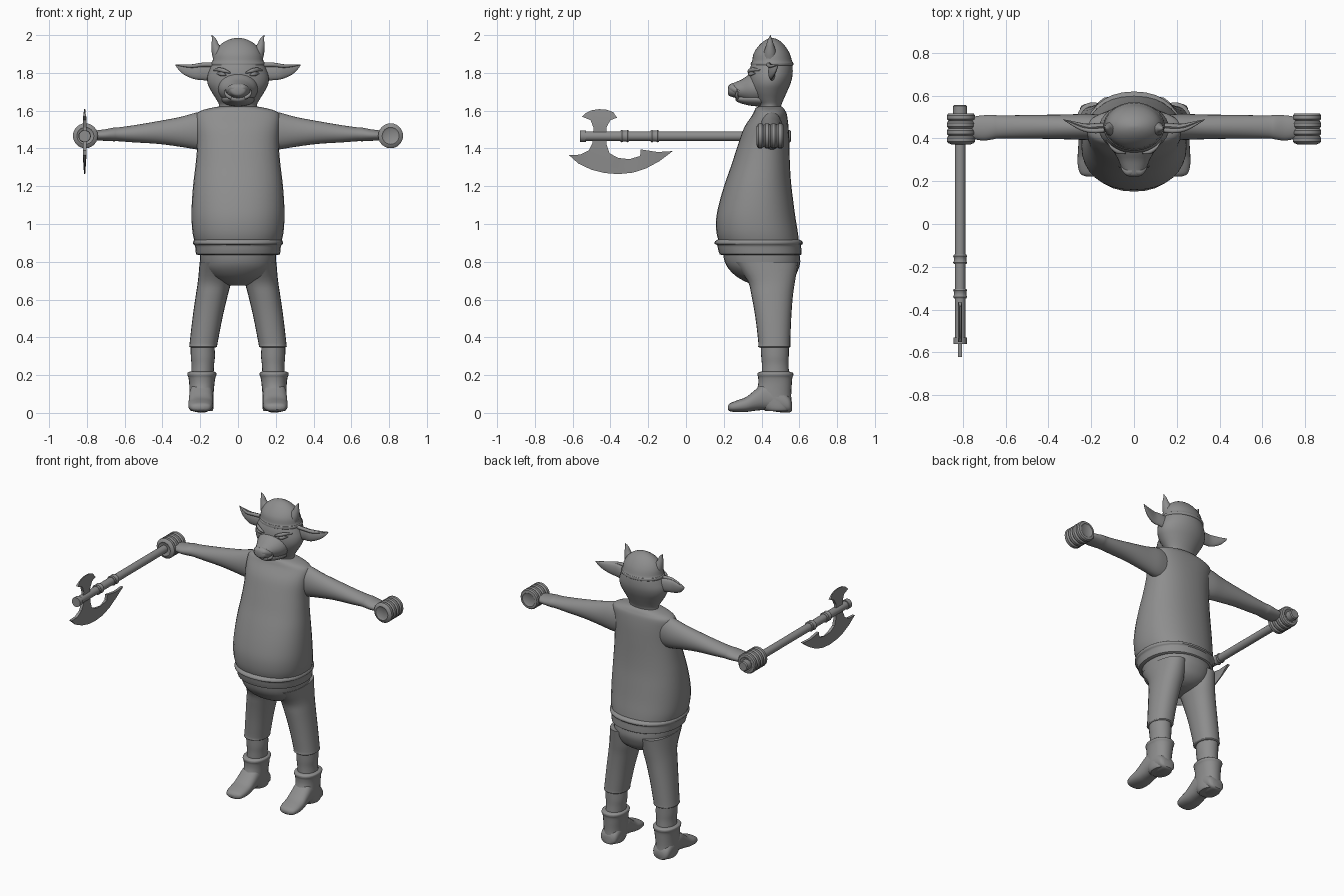
import bpy, bmesh, math
from mathutils import Vector

grey = bpy.data.materials.new("plain grey")
grey.diffuse_color = (0.27, 0.27, 0.27, 1)


def finish(name, bm, angle=40):
    bmesh.ops.recalc_face_normals(bm, faces=bm.faces)
    me = bpy.data.meshes.new(name)
    bm.to_mesh(me)
    bm.free()
    ob = bpy.data.objects.new(name, me)
    bpy.context.collection.objects.link(ob)
    me.materials.append(grey)
    bpy.context.view_layer.objects.active = ob
    ob.select_set(True)
    bpy.ops.object.shade_smooth_by_angle(angle=math.radians(angle))
    ob.select_set(False)
    return ob


def spline(rows, steps):
    """Smooth curve through rows of numbers."""
    out = []
    for i in range(len(rows) - 1):
        p = [rows[max(0, min(len(rows) - 1, i + k))] for k in (-1, 0, 1, 2)]
        for s in range(steps):
            t = s / steps
            out.append([b + 0.5 * t * (c - a + t * (2*a - 5*b + 4*c - d + t * (3*(b - c) + d - a)))
                        for a, b, c, d in zip(*p)])
    return out + [list(rows[-1])]


def skin(name, rings, angle=40):
    """Closed skin through rings of points."""
    bm = bmesh.new()
    vs = [[bm.verts.new(p) for p in r] for r in rings]
    n = len(vs[0])
    for a, b in zip(vs, vs[1:]):
        for i in range(n):
            bm.faces.new((a[i], a[(i+1) % n], b[(i+1) % n], b[i]))
    bm.faces.new(vs[0])
    bm.faces.new(vs[-1])
    return finish(name, bm, angle)


def loft(name, axis, rows, side=1, n=24, steps=4, p=2.0, angle=40):
    """Rows are (position, low u, high u, low v, high v) across the axis."""
    rings = []
    for t, u0, u1, v0, v1 in (spline(rows, steps) if steps > 1 else rows):
        ring = []
        for i in range(n):
            a = 2 * math.pi * i / n
            c, s = math.cos(a), math.sin(a)
            u = (u0+u1)/2 + (u1-u0)/2 * math.copysign(abs(c)**(2/p), c)
            v = (v0+v1)/2 + (v1-v0)/2 * math.copysign(abs(s)**(2/p), s)
            x, y, z = {'z': (u, v, t), 'x': (t, u, v), 'y': (u, t, v)}[axis]
            ring.append((x * side, y, z))
        rings.append(ring)
    return skin(name, rings, angle)


def lathe(name, x, z, prof, n=20):
    """Round part along y; prof is (y, radius)."""
    return loft(name, 'y', [(y, x-r, x+r, z-r, z+r) for y, r in prof], n=n, steps=1, angle=35)


def tube(name, pts, side=1, n=12, flat=1.0):
    """Curved taper through (x, y, z, radius); flat squashes it along y."""
    path = spline(pts, 5)
    rings = []
    for i, q in enumerate(path):
        d = Vector(path[min(i+1, len(path)-1)][:3]) - Vector(path[max(i-1, 0)][:3])
        u = Vector((0, 1, 0))
        w = d.cross(u).normalized()
        ring = []
        for k in range(n):
            a = 2 * math.pi * k / n
            v = Vector(q[:3]) + max(q[3], .001) * (u * math.cos(a) * flat + w * math.sin(a))
            ring.append((v.x * side, v.y, v.z))
        rings.append(ring)
    return skin(name, rings)


# shirt with round belly and shoulders
loft("shirt", 'z', [
    (.89, -.225, .225, .18, .60), (.95, -.24, .24, .162, .593), (1.03, -.246, .246, .16, .58),
    (1.12, -.244, .244, .178, .568), (1.22, -.236, .236, .208, .556), (1.32, -.224, .224, .243, .55),
    (1.42, -.216, .216, .275, .547), (1.51, -.22, .22, .308, .543), (1.575, -.222, .222, .35, .535),
    (1.60, -.195, .195, .362, .525), (1.615, -.14, .14, .37, .515), (1.622, -.10, .10, .385, .505)],
    n=32, p=2.25, angle=60)
# belt hem
loft("hem_band", 'z', [
    (.835, -.20, .20, .20, .60), (.84, -.222, .222, .178, .612), (.875, -.226, .226, .168, .61),
    (.888, -.23, .23, .165, .61), (.895, -.237, .237, .152, .618), (.908, -.237, .237, .154, .616),
    (.918, -.228, .228, .168, .598)], n=32, steps=2, p=2.2)
# seat of the trousers
loft("trouser_seat", 'z', [
    (.675, -.05, .05, .36, .50), (.69, -.10, .10, .325, .54), (.72, -.155, .155, .27, .575),
    (.76, -.19, .19, .228, .595), (.80, -.20, .20, .205, .605), (.85, -.203, .203, .195, .60)], n=32, p=2.2)

for s, tag in ((-1, "right"), (1, "left")):
    # trouser leg, calf and boot
    loft(tag + "_trouser_leg", 'z', [
        (.345, .125, .245, .40, .54), (.35, .112, .257, .382, .552), (.37, .108, .256, .383, .552),
        (.50, .083, .241, .368, .557), (.62, .055, .224, .347, .566), (.70, .035, .212, .325, .578),
        (.80, .025, .203, .25, .595)], s, p=2.2)
    loft(tag + "_calf", 'z', [
        (.18, .13, .25, .402, .548), (.25, .127, .246, .402, .543), (.30, .122, .25, .398, .544),
        (.36, .125, .25, .395, .545)], s)
    loft(tag + "_boot_shaft", 'z', [
        (.01, .135, .25, .42, .553), (.03, .13, .257, .40, .56), (.09, .13, .257, .37, .557),
        (.15, .125, .258, .382, .56), (.185, .12, .262, .382, .563), (.20, .114, .268, .378, .568),
        (.212, .115, .267, .38, .566), (.218, .125, .255, .395, .55)], s, p=2.2)
    loft(tag + "_boot_foot", 'y', [
        (.222, .18, .225, .018, .038), (.235, .148, .25, .008, .052), (.27, .135, .262, .004, .066),
        (.32, .132, .263, .005, .085), (.37, .132, .26, .012, .125), (.42, .132, .258, .014, .16),
        (.50, .132, .256, .003, .13), (.545, .138, .25, .002, .09), (.56, .16, .23, .01, .06)], s, p=2.4)
    # sleeve with a cuff
    loft(tag + "_arm", 'x', [
        (.16, .39, .51, 1.39, 1.60), (.22, .392, .515, 1.395, 1.59), (.30, .395, .512, 1.408, 1.568),
        (.42, .398, .51, 1.424, 1.545), (.55, .40, .508, 1.432, 1.523), (.63, .40, .507, 1.438, 1.512),
        (.66, .395, .51, 1.438, 1.51), (.70, .39, .508, 1.44, 1.502), (.74, .395, .503, 1.442, 1.497),
        (.79, .41, .49, 1.445, 1.49)], s)
    # fist of four stacked fingers
    prof = [(.378, .035), (.372, .045)]
    for k in range(4):
        y = .377 + k * .035
        prof += [(y, .058), (y+.008, .066), (y+.025, .066), (y+.033, .060)]
    lathe(tag + "_fist", s * .808, 1.467, prof + [(.517, .045), (.511, .035)], 24)
    # pointed ear with a hollow front, and a rim
    tube(tag + "_ear", [(.10, .46, 1.79, .04), (.17, .455, 1.803, .043), (.22, .452, 1.806, .041),
                        (.27, .465, 1.815, .03), (.305, .478, 1.828, .016), (.332, .488, 1.843, .001)],
         s, 16, .4)
    tube(tag + "_ear_rim", [(.13, .44, 1.843, .012), (.19, .435, 1.843, .011), (.25, .447, 1.836, .009),
                            (.325, .485, 1.842, .003)], s)
    # horn
    tube(tag + "_horn", [(.09, .445, 1.87, .04), (.108, .445, 1.91, .032), (.121, .445, 1.945, .021),
                         (.127, .445, 1.975, .012), (.139, .447, 2.0, .001)], s)
    # almond eye with lids
    tube(tag + "_eye", [(.062, .339, 1.787, .002), (.076, .338, 1.792, .009), (.09, .343, 1.795, .011),
                        (.102, .352, 1.797, .008), (.114, .366, 1.797, .002)], s)
    tube(tag + "_eyebrow", [(.04, .332, 1.80, .004), (.075, .338, 1.812, .011), (.105, .358, 1.818, .010),
                            (.13, .39, 1.815, .004)], s)
    # nostril wing and tusk
    tube(tag + "_nostril", [(.005, .25, 1.722, .024), (.03, .246, 1.717, .022), (.052, .262, 1.706, .015),
                            (.066, .285, 1.70, .004)], s)
    tube(tag + "_tusk", [(.035, .272, 1.668, .010), (.055, .268, 1.678, .009), (.067, .27, 1.695, .006),
                         (.066, .27, 1.712, .001)], s)

# neck and skull
loft("head", 'z', [
    (1.60, -.105, .105, .39, .50), (1.63, -.10, .10, .385, .505), (1.66, -.115, .115, .365, .517),
    (1.70, -.14, .14, .345, .535), (1.74, -.16, .16, .335, .552), (1.78, -.163, .163, .333, .563),
    (1.82, -.15, .15, .338, .565), (1.86, -.132, .132, .35, .56), (1.90, -.12, .12, .36, .55)], n=32)
# muzzle and jaw
loft("muzzle", 'y', [
    (.222, -.022, .022, 1.69, 1.722), (.23, -.04, .04, 1.678, 1.738), (.26, -.056, .056, 1.668, 1.75),
    (.30, -.074, .074, 1.655, 1.768), (.35, -.10, .10, 1.638, 1.80), (.42, -.115, .115, 1.635, 1.81)])
loft("lower_jaw", 'y', [
    (.262, -.022, .022, 1.655, 1.675), (.272, -.04, .04, 1.646, 1.68), (.31, -.06, .06, 1.633, 1.69),
    (.36, -.082, .082, 1.624, 1.70), (.43, -.09, .09, 1.62, 1.70)])
# cap with rim and dome
loft("cap", 'z', [
    (1.838, -.135, .135, .352, .56), (1.842, -.143, .143, .343, .568), (1.856, -.142, .142, .344, .567),
    (1.862, -.135, .135, .35, .562), (1.90, -.128, .128, .357, .55), (1.935, -.108, .108, .378, .53),
    (1.963, -.075, .075, .405, .505), (1.979, -.04, .04, .43, .48), (1.985, -.01, .01, .45, .46)],
    n=32, steps=3)

# axe shaft with collars
X, Z = -.812, 1.465
shaft = [(-.56, .02), (-.56, .031), (-.53, .031), (-.53, .025)]
for y in (-.325, -.165):
    shaft += [(y-.022, .025), (y-.022, .029), (y-.015, .033), (y-.008, .029),
              (y+.008, .029), (y+.015, .033), (y+.022, .029), (y+.022, .025)]
shaft += [(.51, .025), (.512, .033), (.55, .033), (.556, .027)]
lathe("axe_shaft", X, Z, shaft)

# axe blade outline, thick in the middle and thin at the edge
outline = [(-.495, 1.43), (-.515, 1.39), (-.56, 1.367), (-.62, 1.365), (-.57, 1.32), (-.50, 1.287),
           (-.43, 1.27), (-.36, 1.264), (-.28, 1.272), (-.21, 1.295), (-.14, 1.333), (-.07, 1.386),
           (-.15, 1.381), (-.24, 1.395), (-.243, 1.36), (-.30, 1.343), (-.36, 1.35), (-.405, 1.375),
           (-.42, 1.42), (-.422, 1.51), (-.40, 1.55), (-.365, 1.563), (-.385, 1.592), (-.42, 1.605),
           (-.46, 1.608), (-.50, 1.602), (-.53, 1.588), (-.55, 1.568), (-.505, 1.55), (-.49, 1.51)]
bm = bmesh.new()
f = bm.faces.new([bm.verts.new((X - .009, y, z)) for y, z in outline])
ext = bmesh.ops.extrude_face_region(bm, geom=[f])
bmesh.ops.translate(bm, vec=(.018, 0, 0), verts=[v for v in ext["geom"] if isinstance(v, bmesh.types.BMVert)])
for v in bm.verts:
    if v.co.z < 1.345 or v.co.z > 1.58:
        v.co.x = X + (v.co.x - X) * .35
bmesh.ops.triangulate(bm, faces=[f for f in bm.faces if len(f.verts) > 4])
finish("axe_blade", bm, 20)
